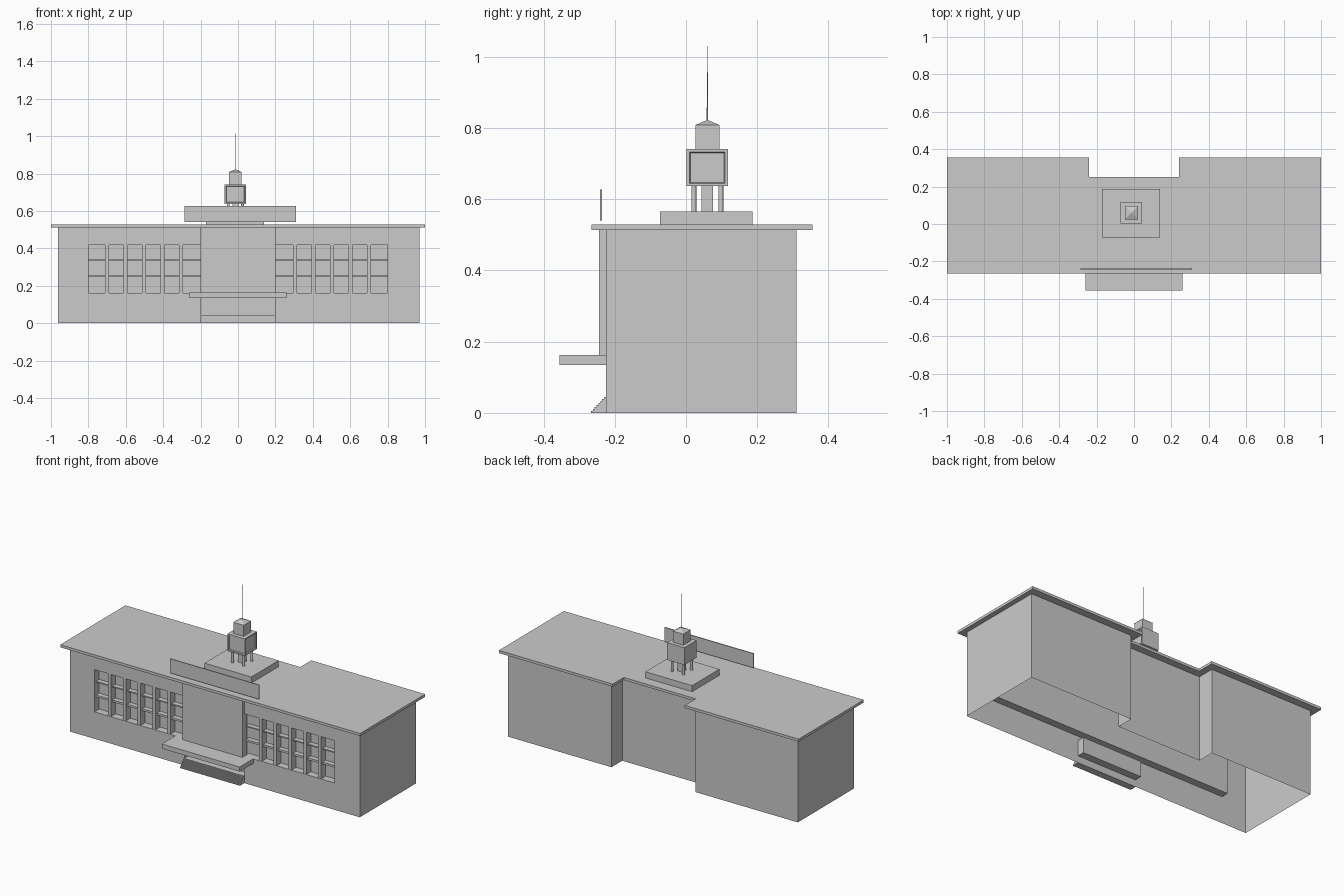
import bpy, bmesh
from mathutils import Vector

if "Cube" in bpy.data.objects:
    bpy.data.objects.remove(bpy.data.objects["Cube"])


def finish(bm, name, normals=True):
    if normals:
        bmesh.ops.recalc_face_normals(bm, faces=bm.faces)
    me = bpy.data.meshes.new(name)
    bm.to_mesh(me)
    bm.free()
    ob = bpy.data.objects.new(name, me)
    bpy.context.collection.objects.link(ob)
    return ob


def box(name, x0, x1, y0, y1, z0, z1):
    bm = bmesh.new()
    bmesh.ops.create_cube(bm, size=1)
    for v in bm.verts:
        v.co = ((x0 + x1) / 2 + v.co.x * (x1 - x0),
                (y0 + y1) / 2 + v.co.y * (y1 - y0),
                (z0 + z1) / 2 + v.co.z * (z1 - z0))
    return finish(bm, name)


def cone(name, x, y, z0, z1, r0, r1, n):
    bm = bmesh.new()
    bmesh.ops.create_cone(bm, cap_ends=True, segments=n, radius1=r0, radius2=r1, depth=z1 - z0)
    bmesh.ops.translate(bm, verts=bm.verts, vec=(x, y, (z0 + z1) / 2))
    return finish(bm, name)


def prism(name, pts, vec, rim=0):
    """Extrude a planar outline; with rim, keep only a band along its edge."""
    bm = bmesh.new()
    f = bm.faces.new([bm.verts.new(p) for p in pts])
    faces = [f]
    if rim:
        faces = bmesh.ops.inset_region(bm, faces=[f], thickness=rim, use_even_offset=True)["faces"]
        bmesh.ops.delete(bm, geom=[g for g in bm.faces if g not in faces], context="FACES")
    r = bmesh.ops.extrude_face_region(bm, geom=list(bm.faces), use_keep_orig=True)
    bmesh.ops.translate(bm, vec=vec, verts=[g for g in r["geom"] if isinstance(g, bmesh.types.BMVert)])
    return finish(bm, name)


def plan(x0, x1, y0, y1, nx, ny, z):
    """Rectangle with a notch in the back."""
    return [(x0, y0, z), (x1, y0, z), (x1, y1, z), (nx, y1, z),
            (nx, ny, z), (-nx, ny, z), (-nx, y1, z), (x0, y1, z)]


L, R, F, TOP = -0.963, 0.97, -0.225, 0.515

# Side and back walls, open below and in front
bm = bmesh.new()
p = plan(L, R, F, 0.31, 0.28, 0.207, 0)
p = p[1:] + p[:1]
lo = [bm.verts.new(q) for q in p]
hi = [bm.verts.new((q[0], q[1], TOP)) for q in p]
for i in range(len(p) - 1):
    bm.faces.new((lo[i], lo[i + 1], hi[i + 1], hi[i]))
finish(bm, "walls", False)

# Front wall with recessed window band and doorway
bm = bmesh.new()
xs = [L, -0.8, -0.2, 0.2, 0.8, R]
zs = [0, 0.042, 0.135, 0.162, 0.417, TOP]
g = [[bm.verts.new((x, F, z)) for z in zs] for x in xs]
holes = {(1, 3), (2, 3), (3, 3), (2, 1)}
sunk = []
for i in range(5):
    for j in range(5):
        f = bm.faces.new((g[i][j], g[i + 1][j], g[i + 1][j + 1], g[i][j + 1]))
        if (i, j) in holes:
            sunk.append(f)
bm.normal_update()
bmesh.ops.inset_region(bm, faces=sunk, thickness=0, depth=-0.045)
finish(bm, "front_wall", False)

# Window piers and crossbars on both sides of the entrance
for s in (-1, 1):
    for i in range(5):
        x = s * (0.305 + 0.099 * i)
        box("window_pier", x - 0.01, x + 0.01, F + 0.002, -0.18, 0.162, 0.417)
    a, b = sorted((s * 0.2, s * 0.8))
    box("window_bar_lower", a, b, -0.21, -0.18, 0.246, 0.258)
    box("window_bar_upper", a, b, -0.21, -0.18, 0.334, 0.341)

# Entrance panel, canopy and steps
box("entrance_panel", -0.2, 0.2, -0.245, -0.2, 0.162, TOP)
box("canopy", -0.26, 0.26, -0.355, F, 0.135, 0.163)
n = 8
stairs = [(-0.2, F, 0)]
for i in range(n):
    y = -0.267 + 0.042 * i / n
    stairs += [(-0.2, y, 0.045 * i / n), (-0.2, y, 0.045 * (i + 1) / n)]
stairs.append((-0.2, F, 0.045))
prism("entrance_steps", stairs, Vector((0.4, 0, 0)))

# Roof slab, raised rim and front parapet board
prism("roof_slab", plan(-1, 1, -0.265, 0.355, 0.24, 0.25, 0.513), Vector((0, 0, 0.016)))
prism("roof_rim", plan(-0.94, 0.94, -0.197, 0.307, 0.27, 0.218, 0.529), Vector((0, 0, 0.012)), 0.01)
box("parapet_board", -0.285, 0.31, -0.242, -0.236, 0.541, 0.627)

# Tower base and supports
cx, cy = -0.014, 0.06
box("tower_base", -0.172, 0.14, -0.073, 0.187, 0.529, 0.566)
for sx in (-1, 1):
    for sy in (-1, 1):
        cone("tower_leg", cx + sx * 0.038, cy + sy * 0.038, 0.566, 0.637, 0.007, 0.007, 12)
box("tower_core", cx - 0.016, cx + 0.016, cy - 0.016, cy + 0.016, 0.566, 0.637)

# Tower cube with sunken square panels on the front and right
bm = bmesh.new()
bmesh.ops.create_cube(bm, size=1)
for v in bm.verts:
    v.co = (cx + v.co.x * 0.116, cy + v.co.y * 0.116, 0.689 + v.co.z * 0.104)
bm.normal_update()
for f in [f for f in bm.faces if f.normal.y < -0.9 or f.normal.x > 0.9]:
    bmesh.ops.inset_region(bm, faces=[f], thickness=0.011)
    bmesh.ops.inset_region(bm, faces=[f], thickness=0.004, depth=-0.006)
finish(bm, "tower_cube")

# Tower top, pyramid cap and spire
box("tower_top", cx - 0.034, cx + 0.034, cy - 0.034, cy + 0.034, 0.741, 0.808)
bm = bmesh.new()
bmesh.ops.create_grid(bm, x_segments=1, y_segments=1, size=0.035)
bmesh.ops.translate(bm, verts=bm.verts, vec=(cx, cy, 0.808))
bmesh.ops.poke(bm, faces=list(bm.faces))
max(bm.verts, key=lambda v: len(v.link_edges)).co.z = 0.823
finish(bm, "tower_cap", False)
cone("spire", cx, cy, 0.815, 1.03, 0.002, 0.0006, 8)
